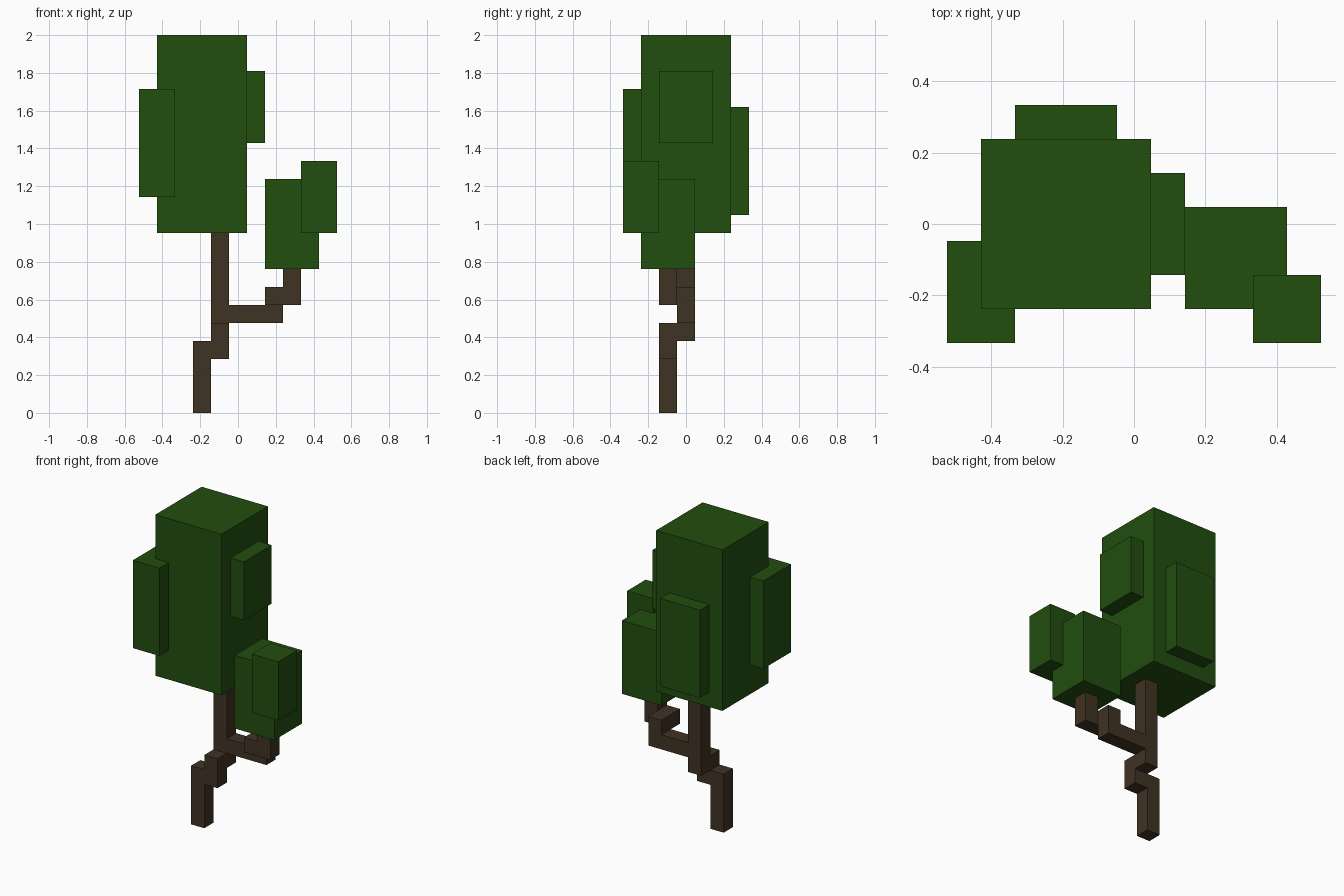
import bpy
import bmesh

cube = bpy.data.objects.get("Cube")
if cube:
    bpy.data.objects.remove(cube, do_unlink=True)

U = 2 / 21  # block size: the tree is 21 blocks tall


def material(name, colour):
    mat = bpy.data.materials.new(name)
    mat.use_nodes = True
    mat.diffuse_color = colour
    mat.node_tree.nodes["Principled BSDF"].inputs["Base Color"].default_value = colour
    return mat


BARK = material("dark_bark", (0.051, 0.032, 0.017, 1))
LEAF = material("leaf_green", (0.016, 0.077, 0.0048, 1))


def block(name, mat, x, y, z):
    """Box spanning the given (low, high) ranges, counted in blocks."""
    mesh = bpy.data.meshes.new(name)
    bm = bmesh.new()
    bmesh.ops.create_cube(bm, size=1)
    for v in bm.verts:
        v.co = [U * (lo if c < 0 else hi) for c, (lo, hi) in zip(v.co, (x, y, z))]
    bm.to_mesh(mesh)
    bm.free()
    mesh.materials.append(mat)
    obj = bpy.data.objects.new(name, mesh)
    bpy.context.collection.objects.link(obj)
    return obj


# Trunk, stepping sideways and back as it rises
block("trunk_base", BARK, (-2.5, -1.5), (-1.5, -0.5), (0, 4))
block("trunk_step", BARK, (-1.5, -0.5), (-1.5, -0.5), (3, 5))
block("trunk_upper", BARK, (-1.5, -0.5), (-0.5, 0.5), (4, 10))

# Side branch, turning forward and then up
block("branch", BARK, (-0.5, 2.5), (-0.5, 0.5), (5, 6))
block("branch_bend", BARK, (1.5, 2.5), (-1.5, 0.5), (6, 7))
block("branch_tip", BARK, (2.5, 3.5), (-1.5, -0.5), (6, 8))

# Main crown with its leaf clumps
block("main_crown", LEAF, (-4.5, 0.5), (-2.5, 2.5), (10, 21))
block("corner_clump", LEAF, (-5.5, -3.5), (-3.5, -0.5), (12, 18))
block("left_clump", LEAF, (0.5, 1.5), (-1.5, 1.5), (15, 19))
block("back_clump", LEAF, (-3.5, -0.5), (2.5, 3.5), (11, 17))

# Small crown on the branch
block("small_crown", LEAF, (1.5, 4.5), (-2.5, 0.5), (8, 13))
block("small_crown_clump", LEAF, (3.5, 5.5), (-3.5, -1.5), (10, 14))
